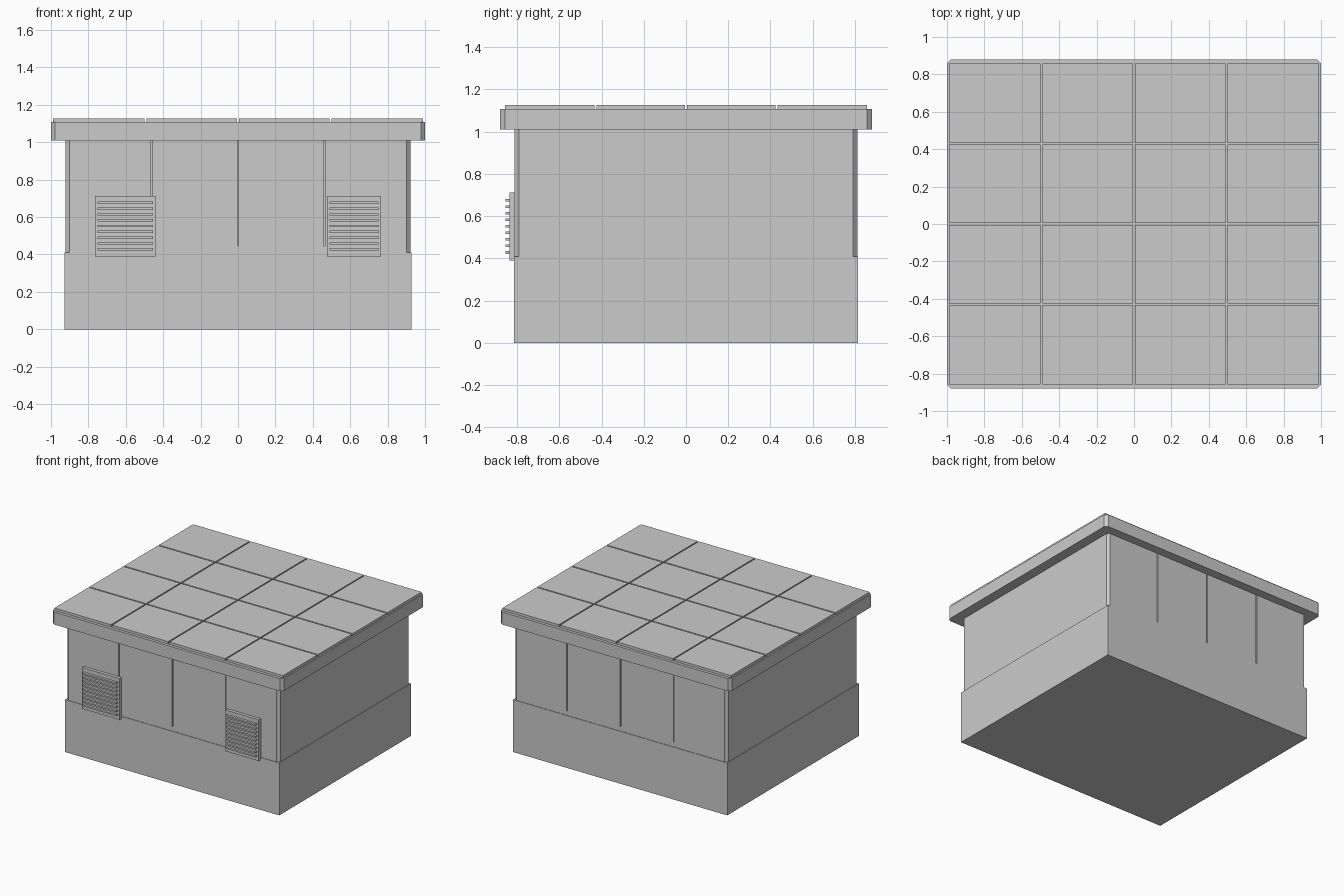
import bpy, bmesh

if "Cube" in bpy.data.objects:
    bpy.data.objects.remove(bpy.data.objects["Cube"])


def box(bm, x0, x1, y0, y1, z0, z1):
    """Add an axis-aligned box to a bmesh."""
    geo = bmesh.ops.create_cube(bm, size=1.0)
    for v in geo["verts"]:
        v.co.x = x0 if v.co.x < 0 else x1
        v.co.y = y0 if v.co.y < 0 else y1
        v.co.z = z0 if v.co.z < 0 else z1


def make(name, boxes):
    """Create one object from a list of box extents."""
    bm = bmesh.new()
    for b in boxes:
        box(bm, *b)
    mesh = bpy.data.meshes.new(name)
    bm.to_mesh(mesh)
    bm.free()
    obj = bpy.data.objects.new(name, mesh)
    bpy.context.collection.objects.link(obj)
    return obj


def chamfered(name, x, y, z0, z1, c):
    """Box centred on the origin with chamfered vertical corners."""
    pts = [(x - c, -y), (x, c - y), (x, y - c), (x - c, y),
           (c - x, y), (-x, y - c), (-x, c - y), (c - x, -y)]
    bm = bmesh.new()
    face = bm.faces.new([bm.verts.new((px, py, z0)) for px, py in pts])
    ext = bmesh.ops.extrude_face_region(bm, geom=[face], use_keep_orig=True)
    for v in ext["geom"]:
        if isinstance(v, bmesh.types.BMVert):
            v.co.z = z1
    bmesh.ops.recalc_face_normals(bm, faces=bm.faces)
    mesh = bpy.data.meshes.new(name)
    bm.to_mesh(mesh)
    bm.free()
    obj = bpy.data.objects.new(name, mesh)
    bpy.context.collection.objects.link(obj)
    return obj


# Plinth
make("base_plinth", [(-0.928, 0.928, -0.815, 0.815, 0, 0.41)])

# Upper walls with vertical panel grooves front and back
walls = chamfered("upper_walls", 0.922, 0.811, 0.41, 1.01, 0.02)
cutter = make("groove_cutter", [
    (x - 0.004, x + 0.004, s * 0.811 - 0.012, s * 0.811 + 0.012, 0.445, 1.05)
    for x in (-0.462, 0, 0.462) for s in (-1, 1)])
cutter.hide_render = True
cutter.hide_viewport = True
cut = walls.modifiers.new("panel_grooves", "BOOLEAN")
cut.operation = "DIFFERENCE"
cut.solver = "EXACT"
cut.object = cutter

# Roof slab
chamfered("roof_slab", 1.0, 0.88, 1.01, 1.108, 0.022)

# Roof tiles, 4 x 4 with thin seams
W, D, G = 0.495, 0.429, 0.005
make("roof_tiles", [
    (i * W + (G if i > -2 else 0), (i + 1) * W - (G if i < 1 else 0),
     j * D + (G if j > -2 else 0), (j + 1) * D - (G if j < 1 else 0),
     1.10, 1.127)
    for i in range(-2, 2) for j in range(-2, 2)])

# Louvred vents on the front
for name, x0, x1 in (("left", -0.765, -0.44), ("right", 0.475, 0.765)):
    make(name + "_vent_plate", [(x0, x1, -0.836, -0.80, 0.39, 0.713)])
    make(name + "_vent_slats", [
        (x0 + 0.015, x1 - 0.015, -0.855, -0.83, z - 0.006, z + 0.006)
        for z in (0.428 + 0.031 * k for k in range(9))])
